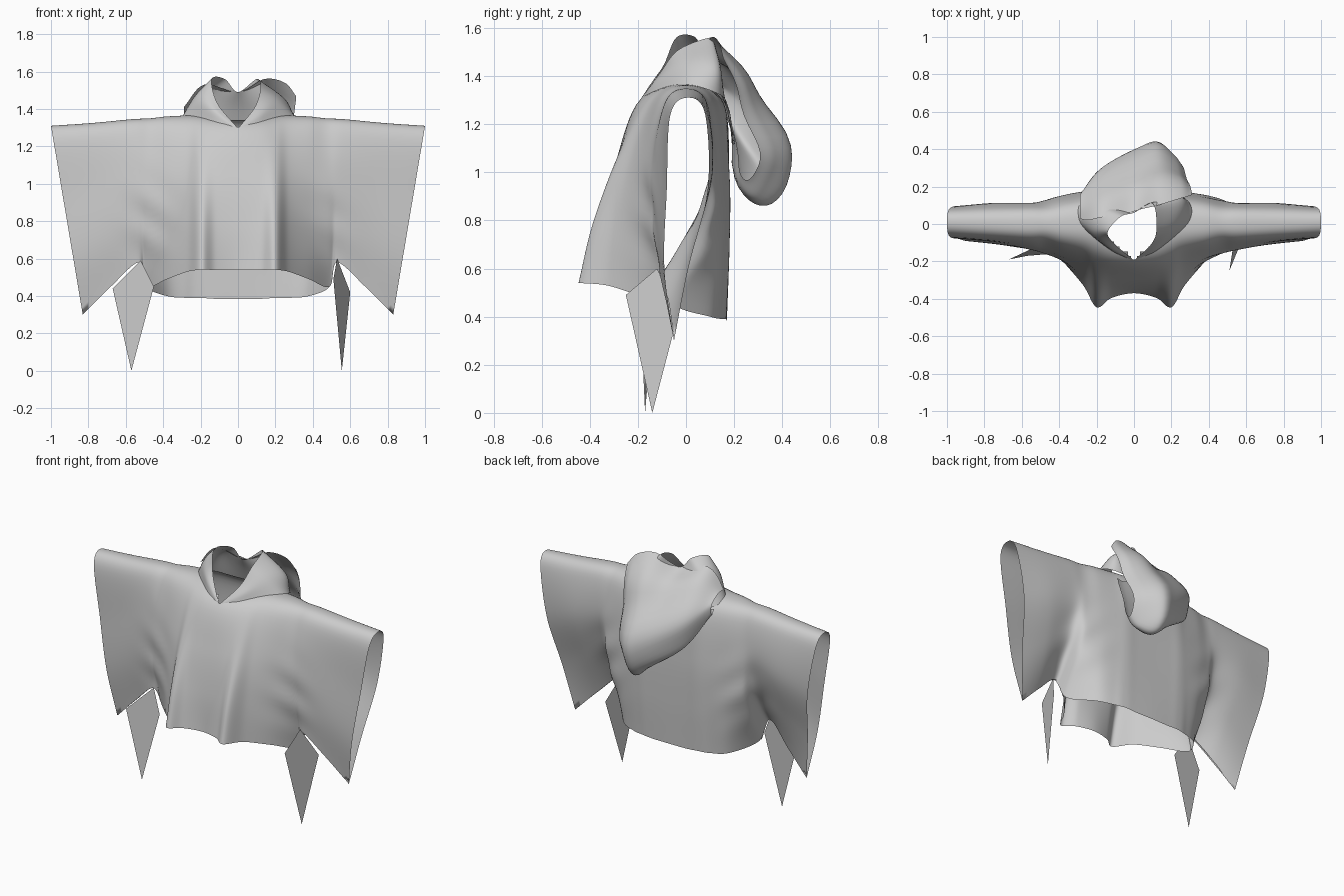
import bpy, bmesh, math
from mathutils import Vector


def spline(pts, n):
    """Catmull-Rom resampling, n steps per span."""
    pts = [Vector(p) for p in pts]
    ext = [2 * pts[0] - pts[1]] + pts + [2 * pts[-1] - pts[-2]]
    out = []
    for i in range(1, len(ext) - 2):
        a, b, c, d = ext[i - 1:i + 3]
        for k in range(n):
            t = k / n
            out.append(0.5 * (2 * b + (c - a) * t + (2 * a - 5 * b + 4 * c - d) * t * t
                              + (3 * b - a - 3 * c + d) * t ** 3))
    return out + [pts[-1]]


def loft(name, rows, nu, nv, cut=None, warp=None):
    """Smooth cloth sheet through rows of points."""
    rows = [spline(r, nv) for r in rows]
    cols = [spline(c, nu) for c in zip(*rows)]
    bm = bmesh.new()
    grid = [[bm.verts.new(warp(p) if warp else p) for p in c] for c in cols]
    for a, b in zip(grid, grid[1:]):
        for i in range(len(a) - 1):
            f = bm.faces.new((a[i], a[i + 1], b[i + 1], b[i]))
            f.smooth = True
    if cut:
        bmesh.ops.delete(bm, geom=[f for f in bm.faces if cut(f.calc_center_median())], context='FACES')
    bmesh.ops.remove_doubles(bm, verts=bm.verts, dist=0.0015)
    bmesh.ops.recalc_face_normals(bm, faces=bm.faces)
    me = bpy.data.meshes.new(name)
    bm.to_mesh(me)
    bm.free()
    ob = bpy.data.objects.new(name, me)
    bpy.context.collection.objects.link(ob)
    return ob


# Body and sleeves: x at top, x at bottom, ridge z, front hem z, back hem z, y from front hem to back hem
STATIONS = [
    (0.00, 0.00, 1.36, .54, .385, (-.37, -.345, -.29, -.19, 0, .155, .18, .18, .17)),
    (0.12, 0.12, 1.36, .54, .385, (-.395, -.355, -.29, -.18, 0, .15, .18, .18, .168)),
    (0.20, 0.20, 1.365, .54, .39, (-.445, -.385, -.285, -.155, 0, .14, .18, .18, .165)),
    (0.27, 0.27, 1.365, .53, .39, (-.33, -.29, -.23, -.13, 0, .125, .17, .17, .15)),
    (0.38, 0.38, 1.36, .49, .40, (-.20, -.20, -.18, -.11, 0, .11, .15, .145, .10)),
    (0.47, 0.49, 1.35, .45, .45, (-.07, -.14, -.15, -.09, 0, .09, .125, .095, -.05)),
    (0.57, 0.53, 1.345, .58, .58, (-.11, -.135, -.13, -.085, 0, .085, .11, .04, -.10)),
    (0.78, 0.68, 1.325, .45, .45, (-.08, -.11, -.10, -.075, .005, .085, .11, .03, -.07)),
    (1.00, 0.83, 1.31, .30, .30, (-.05, -.09, -.08, -.065, .01, .08, .09, .01, -.05)),
]
FRAC = (1, .7, .38, .07, 0, .07, .38, .7, 1)


def station(s, side):
    xt, xb, zt, zf, zb, ys = s
    return [(side * (xt + (xb - xt) * f), y, zt - f * (zt - (zf if i < 4 else zb)))
            for i, (f, y) in enumerate(zip(FRAC, ys))]


def neck(p):
    if p.z < 1.2:
        return False
    if p.y < 0:
        return abs(p.x) / 0.27 + abs(p.y) / 0.2 < 0.93
    return (p.x / 0.25) ** 2 + (p.y / 0.115) ** 2 < 1


def wrinkle(p):
    # soft creases gathered around the armpits
    w = math.exp(-((abs(p.x) - 0.47) / 0.12) ** 2 - ((p.z - 0.8) / 0.22) ** 2)
    return p + Vector((0, 0.006 * w * math.sin(28 * p.z + 18 * p.x), 0))


rows = [station(s, -1) for s in STATIONS[:0:-1]] + [station(s, 1) for s in STATIONS]
loft("poncho_body", rows, 8, 8, neck, wrinkle)

# Collar: seam, middle and rim points running around the neck from the front V
COLLAR = [
    [(0, -.20, 1.285), (0, -.198, 1.29), (0, -.195, 1.296)],
    [(-.14, -.13, 1.335), (-.14, -.12, 1.40), (-.11, -.10, 1.43)],
    [(-.29, .01, 1.36), (-.22, -.03, 1.47), (-.14, -.04, 1.56)],
    [(-.26, .13, 1.32), (-.19, .09, 1.47), (-.07, .04, 1.56)],
    [(0, .165, 1.28), (0, .11, 1.40), (0, .06, 1.49)],
    [(.26, .145, 1.32), (.24, .14, 1.44), (.10, .11, 1.56)],
    [(.30, .02, 1.36), (.22, .0, 1.45), (.12, -.03, 1.51)],
    [(.14, -.13, 1.335), (.13, -.12, 1.38), (.09, -.11, 1.41)],
    [(0, -.20, 1.285), (0, -.198, 1.29), (0, -.195, 1.296)],
]
loft("hood_collar", COLLAR, 8, 6)

# Hood bag drooping down the back: (y, z) profile from rim, over the outside, under and up to the seam
HOOD = {
    -.29: [(.03, 1.41), (.09, 1.40), (.14, 1.36), (.15, 1.31), (.14, 1.29), (.12, 1.32)],
    -.18: [(.03, 1.53), (.17, 1.43), (.29, 1.24), (.27, 1.10), (.20, 1.16), (.15, 1.31)],
    .00: [(.06, 1.49), (.23, 1.39), (.40, 1.13), (.35, .96), (.22, 1.03), (.17, 1.29)],
    .14: [(.11, 1.56), (.28, 1.37), (.445, 1.06), (.35, .87), (.22, .94), (.17, 1.29)],
    .25: [(.145, 1.54), (.26, 1.34), (.37, 1.06), (.30, .90), (.22, .96), (.18, 1.25)],
    .31: [(.16, 1.47), (.22, 1.31), (.30, 1.08), (.27, .97), (.22, 1.02), (.19, 1.25)],
}


def gather(p):
    # hood edge runs diagonally inwards towards the bottom, with soft ripples
    dx = -.5 * max(0, 1.45 - p.z) * max(0, p.x - .05)
    return p + Vector((dx, .008 * math.sin(22 * p.z + 9 * p.x), 0))


loft("hood_bag", [[(x, y, z) for y, z in prof] for x, prof in HOOD.items()], 8, 6, warp=gather)

# Pointed side panels hanging below the armpits
for name, top, out, inn, tip in (
        ("left_side_point", (-.52, -.12, .59), (-.67, -.19, .44), (-.45, -.16, .45), (-.57, -.17, 0)),
        ("right_side_point", (.53, -.12, .60), (.60, -.03, .42), (.51, -.25, .49), (.555, -.14, 0))):
    loft(name, [[top, out], [inn, tip]], 1, 1)
